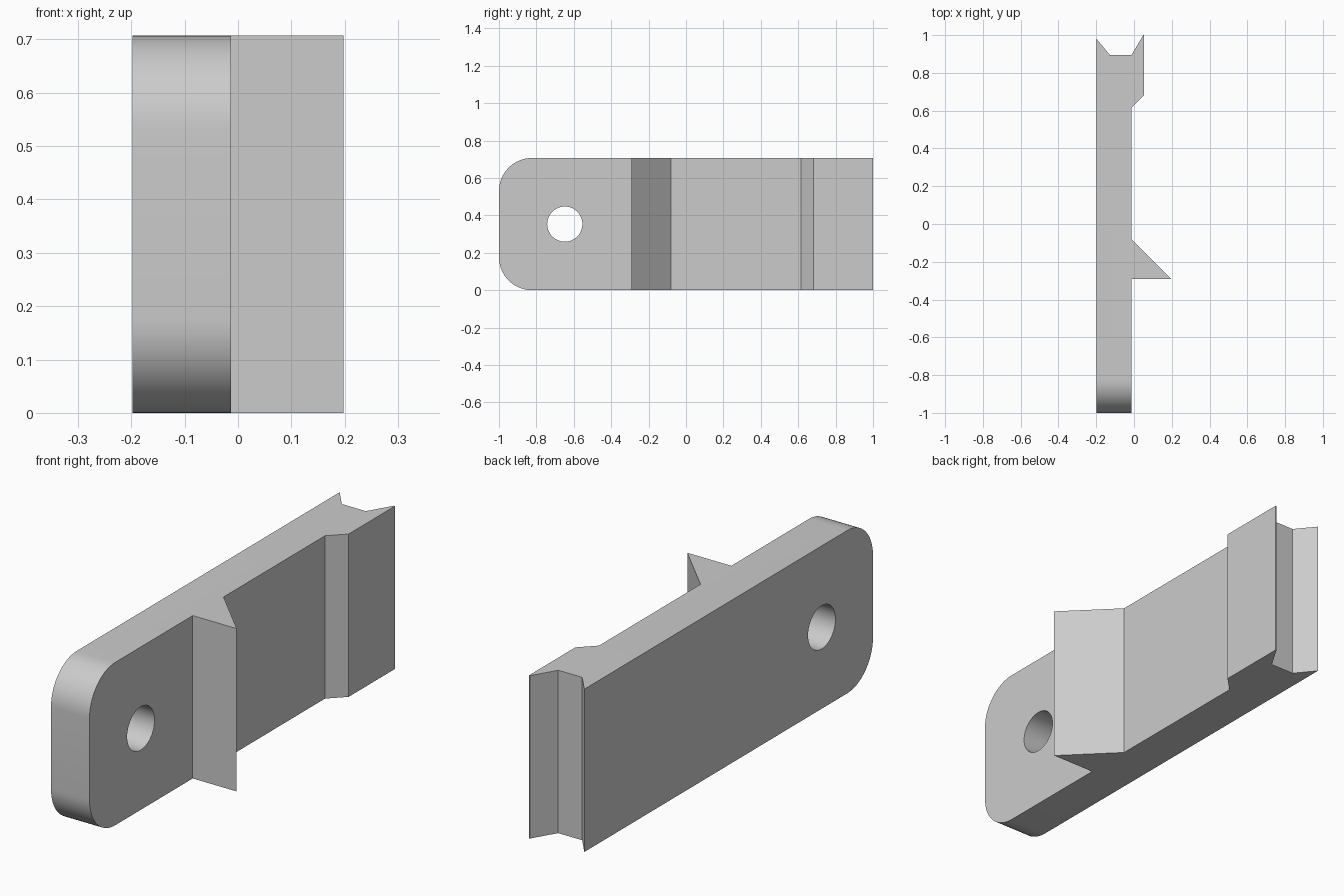
import bpy, bmesh, math

cube = bpy.data.objects.get("Cube")
if cube:
    bpy.data.objects.remove(cube, do_unlink=True)

HEIGHT = 0.707
CORNER = HEIGHT / 4

grey = bpy.data.materials.new("light_grey")
grey.use_nodes = True
colour = (0.6, 0.6, 0.6, 1)
grey.diffuse_color = colour
grey.node_tree.nodes["Principled BSDF"].inputs["Base Color"].default_value = colour

# Plan profile: plate, triangular barb, raised pad and notched back end
profile = [(-0.198, -1), (-0.013, -1), (-0.013, -0.292), (0.198, -0.292),
           (-0.013, -0.081), (-0.013, 0.615), (0.054, 0.682), (0.054, 1),
           (0.049, 1), (-0.013, 0.895), (-0.128, 0.895), (-0.198, 0.98)]

bm = bmesh.new()
base = bm.faces.new([bm.verts.new((x, y, 0)) for x, y in profile])
extruded = bmesh.ops.extrude_face_region(bm, geom=[base])["geom"]
bmesh.ops.translate(bm, vec=(0, 0, HEIGHT),
                    verts=[v for v in extruded if isinstance(v, bmesh.types.BMVert)])
bmesh.ops.recalc_face_normals(bm, faces=bm.faces)

# Rounded front corners
front_edges = [e for e in bm.edges if all(v.co.y < -0.99 for v in e.verts)
               and abs(e.verts[0].co.z - e.verts[1].co.z) < 0.01]
bmesh.ops.bevel(bm, geom=front_edges, offset=CORNER, offset_type='OFFSET',
                segments=16, profile=0.5, affect='EDGES')
mesh = bpy.data.meshes.new("clip_plate")
bm.to_mesh(mesh)
bm.free()
plate = bpy.data.objects.new("clip_plate", mesh)
bpy.context.collection.objects.link(plate)
mesh.materials.append(grey)

# Round hole through the plate
bpy.ops.mesh.primitive_cylinder_add(vertices=48, radius=0.094, depth=0.6,
                                    location=(-0.1, -0.648, HEIGHT / 2),
                                    rotation=(0, math.pi / 2, 0))
cutter = bpy.context.object
cutter.name = "hole_cutter"
cutter.data.materials.append(grey)

bpy.ops.object.select_all(action='DESELECT')
plate.select_set(True)
bpy.context.view_layer.objects.active = plate
hole = plate.modifiers.new("hole", 'BOOLEAN')
hole.operation = 'DIFFERENCE'
hole.solver = 'EXACT'
hole.object = cutter
bpy.ops.object.modifier_apply(modifier=hole.name)
bpy.data.objects.remove(cutter, do_unlink=True)

bpy.ops.object.shade_smooth_by_angle(angle=math.radians(25))
